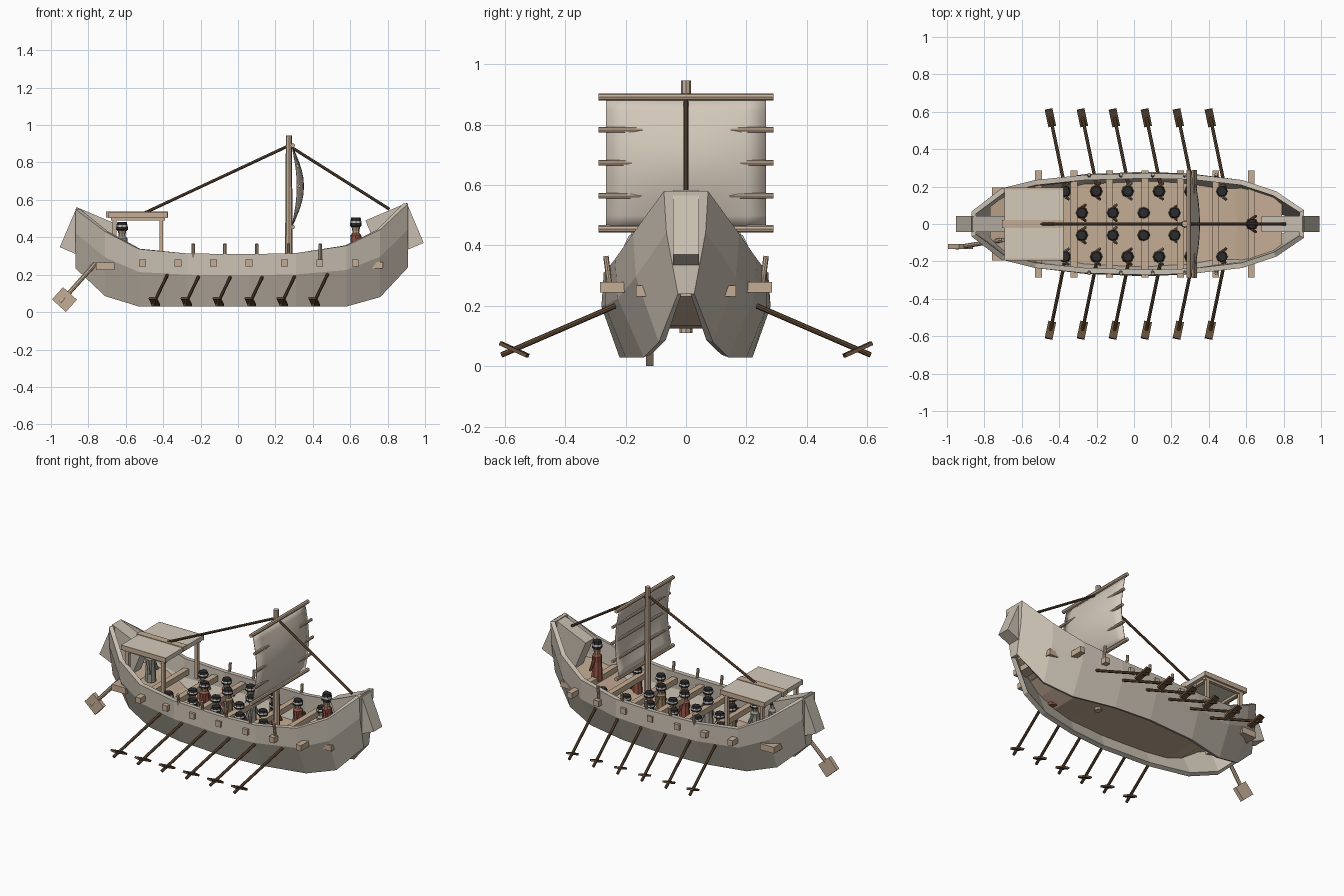
import bpy, bmesh, math
from mathutils import Vector, Matrix

cube = bpy.data.objects.get("Cube")
if cube:
    bpy.data.objects.remove(cube)


def material(name, r, g, b):
    m = bpy.data.materials.new(name)
    m.use_nodes = True
    m.diffuse_color = (r, g, b, 1)
    m.node_tree.nodes["Principled BSDF"].inputs["Base Color"].default_value = (r, g, b, 1)
    return m


HULL = material("weathered planks", .58, .52, .44)
TAN = material("pale timber", .56, .42, .30)
DARK = material("dark timber", .13, .075, .04)
SAIL = material("sail cloth", .66, .59, .50)
HAIR = material("black hair", .025, .025, .027)
RUST = material("rust robe", .30, .09, .06)
GREY = material("grey robe", .32, .31, .27)
OCHRE = material("ochre robe", .30, .20, .11)
SKIN = material("skin", .45, .28, .18)
PALE = material("pale band", .50, .50, .47)


def make(name, bm, *mats):
    bmesh.ops.recalc_face_normals(bm, faces=bm.faces)
    me = bpy.data.meshes.new(name)
    bm.to_mesh(me)
    bm.free()
    ob = bpy.data.objects.new(name, me)
    bpy.context.collection.objects.link(ob)
    for m in mats:
        me.materials.append(m)
    return ob


def box(name, centre, size, mat, rot=None):
    bm = bmesh.new()
    bmesh.ops.create_cube(bm, size=1)
    r = rot.to_4x4() if rot else Matrix()
    bm.transform(Matrix.Translation(centre) @ r @ Matrix.Diagonal((*size, 1)))
    return make(name, bm, mat)


def rod(name, a, b, r1, mat, r2=None, sides=8):
    a, b = Vector(a), Vector(b)
    bm = bmesh.new()
    bmesh.ops.create_cone(bm, cap_ends=True, segments=sides, radius1=r1,
                          radius2=r1 if r2 is None else r2, depth=(b - a).length)
    turn = (b - a).to_track_quat('Z', 'Y').to_matrix().to_4x4()
    bm.transform(Matrix.Translation((a + b) / 2) @ turn)
    return make(name, bm, mat)


def lathe(bm, base, rings, sides=8):
    # rings: radius, height, material index of the band above it
    x, y, z = base
    loops = [[bm.verts.new((x + r * math.cos(math.tau * i / sides),
                            y + r * math.sin(math.tau * i / sides), z + h))
              for i in range(sides)] for r, h, _ in rings]
    for (lo, hi, ring) in zip(loops, loops[1:], rings):
        for i in range(sides):
            j = (i + 1) % sides
            bm.faces.new((lo[i], lo[j], hi[j], hi[i])).material_index = ring[2]
    bm.faces.new(loops[0])
    bm.faces.new(loops[-1]).material_index = rings[-1][2]


# Hull stations: x, top z, bottom z, top half width, bottom half width
STATIONS = [(-.87, .55, .235, .065, .027), (-.71, .43, .085, .19, .09),
            (-.53, .337, .03, .235, .14), (-.27, .313, .03, .262, .2),
            (.06, .31, .03, .272, .22), (.31, .315, .03, .266, .2),
            (.58, .355, .03, .235, .14), (.76, .44, .08, .175, .09),
            (.91, .58, .24, .073, .027)]


def half_width(x, z):
    for a, b in zip(STATIONS, STATIONS[1:]):
        if x <= b[0]:
            break
    t = (x - a[0]) / (b[0] - a[0])
    _, zt, zb, wt, wb = (p + (q - p) * t for p, q in zip(a, b))
    s = min(max((z - zb) / (zt - zb), 0), 1)
    return wb + (wt - wb) * s + .03 * math.sin(math.pi * s) * min(1, wt / .2)


# Hull shell: a closed ring of planking, open above and below
bm = bmesh.new()
ring = [(s, 1) for s in STATIONS] + [(s, -1) for s in reversed(STATIONS)]
cols = []
for (x, zt, zb, wt, wb), side in ring:
    cols.append([])
    for f in (0, .6, 1):
        z = zb + (zt - zb) * f
        cols[-1].append(bm.verts.new((x, side * half_width(x, z), z)))
for i, c in enumerate(cols):
    d = cols[(i + 1) % len(cols)]
    for k in range(2):
        bm.faces.new((c[k], d[k], d[k + 1], c[k + 1]))
hull = make("hull", bm, HULL)
mod = hull.modifiers.new("plank_thickness", 'SOLIDIFY')
mod.thickness = .028
mod.offset = -1

# Deck, rising at both ends
DECK = [(-.77, .3), (-.62, .25), (-.5, .17), (-.4, .14), (-.2, .14), (.06, .14),
        (.31, .14), (.45, .15), (.55, .2), (.64, .26), (.79, .32)]
bm = bmesh.new()
rows = []
for x, z in DECK:
    w = half_width(x, z) - .02
    rows.append([bm.verts.new((x, s * w, z - d)) for s, d in ((-1, 0), (1, 0), (1, .015), (-1, .015))])
for a, b in zip(rows, rows[1:]):
    for i in range(4):
        j = (i + 1) % 4
        bm.faces.new((a[i], a[j], b[j], b[i]))
bm.faces.new(rows[0])
bm.faces.new(rows[-1])
make("deck", bm, TAN)

# Tilted stem and stern blocks
for name, x, z, ang in (("stem_block", .837, .43, -23), ("stern_block", -.797, .407, 23)):
    box(name, (x, 0, z), (.24, .085, .232), HULL, Matrix.Rotation(math.radians(ang), 3, 'Y'))

# Cross beams poking through the planking
for i in range(7):
    x = -.51 + i * .1895
    box("cross_beam", (x, 0, .262), (.036, .57, .036), TAN)
box("bow_beam", (.74, 0, .25), (.07, .33, .036), TAN)
box("stern_beam", (-.71, 0, .245), (.1, .39, .04), TAN)

# Oars, thole pins, on both sides
for side in (-1, 1):
    for i in range(6):
        x = -.455 + i * .171
        rod("oar_shaft", (x + .085, side * .2, .215), (x, side * .61, .038), .009, DARK)
        tilt = Matrix.Rotation(side * math.radians(12), 3, 'Z') @ \
            Matrix.Rotation(side * math.radians(24), 3, 'X')
        box("oar_blade", (x + .008, side * .568, .056), (.042, .1, .012), DARK, tilt)
    for i in range(5):
        x = -.24 + i * .17
        rod("thole_pin", (x, side * .25, .25), (x, side * .265, .365), .009, TAN)

# Steering oar
rod("steering_shaft", (-.7, -.085, .33), (-.95, -.125, .05), .012, TAN)
box("steering_blade", (-.928, -.12, .067), (.1, .025, .088), TAN,
    Matrix.Rotation(math.radians(42), 3, 'Y'))

# Mast and stays
rod("mast", (.272, 0, .11), (.272, 0, .945), .022, TAN, .016)
rod("back_stay", (.272, 0, .89), (-.5, 0, .53), .008, DARK)
rod("fore_stay", (.272, 0, .89), (.81, 0, .55), .008, DARK)

# Billowing sail and its yards
bm = bmesh.new()
N, M = 8, 10
grid = []
for j in range(M + 1):
    v = j / M
    belly = math.sin(math.pi * v)
    grid.append([])
    for i in range(N + 1):
        u = 2 * i / N - 1
        grid[-1].append(bm.verts.new((.29 + belly * (.063 - .035 * u * u), .265 * u, .455 + .435 * v)))
for j in range(M):
    for i in range(N):
        bm.faces.new((grid[j][i], grid[j][i + 1], grid[j + 1][i + 1], grid[j + 1][i])).smooth = True
sail = make("sail", bm, SAIL)
mod = sail.modifiers.new("cloth_thickness", 'SOLIDIFY')
mod.thickness = .004
for j in range(5):
    x = .293 + .035 * math.sin(math.pi * j / 4)
    z = .455 + .109 * j
    rod("yard", (x, -.29, z), (x, .29, z), .012 if j in (0, 4) else .009, TAN)

# Stern canopy
for side in (-1, 1):
    for x in (-.41, -.66):
        box("canopy_post", (x, side * .17, .38), (.02, .02, .25), TAN)
    box("canopy_rail", (-.535, side * .17, .498), (.29, .02, .016), TAN)
    box("canopy_eave", (-.535, side * .19, .518), (.318, .01, .03), TAN)
    box("canopy_roof", (-.535, side * .102, .519), (.316, .166, .028), SAIL)
for x in (-.41, -.66):
    box("canopy_crosspiece", (x, 0, .498), (.02, .36, .016), TAN)
box("canopy_ridge", (-.54, 0, .522), (.33, .045, .03), TAN)


# Crew: robe, neck cloth, face, hair, head band and cap
def person(name, x, y, z, robe, s=1):
    bm = bmesh.new()
    rings = [(.034, 0, 0), (.028, .08, 0), (.03, .105, 0), (.018, .115, 1), (.019, .122, 2),
             (.023, .136, 3), (.031, .14, 3), (.031, .15, 1), (.029, .158, 3), (.025, .17, 3)]
    lathe(bm, (x, y, z), [(r, h * s, m) for r, h, m in rings])
    make(name, bm, robe, PALE, SKIN, HAIR)
    for side in (-1, 1):
        rod(name + "_arm", (x, y + side * .027, z + .1 * s),
            (x + .02, y + side * .042, z + .045 * s), .01, robe, .008, 6)


robes = (GREY, OCHRE, RUST)
for k in range(6):
    for n, side in enumerate((-1, 1)):
        person("rower", -.37 + k * .168, side * .175, .14, robes[(k + n) % 3])
        if k < 4:
            person("inner_rower", -.28 + k * .166, side * .06, .14, robes[(2 * k + n + 1) % 3])
person("bow_lookout", .63, 0, .255, RUST, 1.47)
person("helmsman", -.62, 0, .25, GREY, 1.36)
